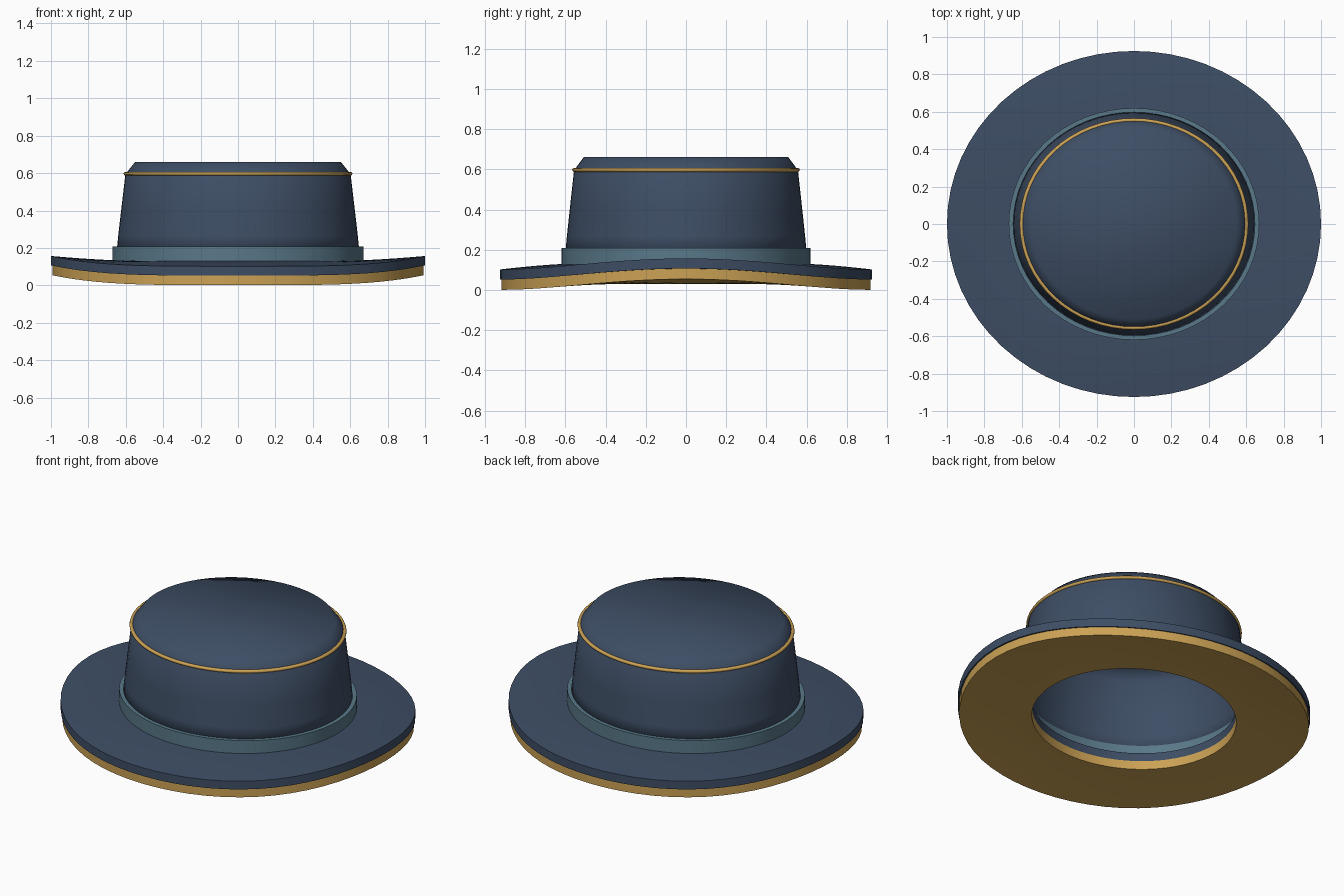
import bpy, math
from math import cos, sin, pi, radians

if "Cube" in bpy.data.objects:
    bpy.data.objects.remove(bpy.data.objects["Cube"])

SEG = 64
RATIO = 0.925  # the hat is slightly narrower front to back


def material(name, rgb):
    m = bpy.data.materials.new(name)
    m.diffuse_color = (*rgb, 1)
    m.use_nodes = True
    m.node_tree.nodes["Principled BSDF"].inputs["Base Color"].default_value = m.diffuse_color
    return m


navy = material("navy_felt", (0.048, 0.076, 0.130))
gold = material("gold_trim", (0.60, 0.36, 0.09))
teal = material("teal_band", (0.10, 0.19, 0.25))


def loft(name, rings, mat, closed=True, cap=False, lift=None, angle=35):
    """Sweep (radius, z) points around the oval; lift(r, angle) adds height."""
    verts, faces = [], []
    for r, z in rings:
        for i in range(SEG):
            a = 2 * pi * i / SEG
            dz = lift(r, a) if lift else 0
            verts.append((r * cos(a), r * sin(a) * RATIO, z + dz))
    n = len(rings)
    for j in range(n if closed else n - 1):
        k = (j + 1) % n
        for i in range(SEG):
            i2 = (i + 1) % SEG
            faces.append((j * SEG + i, j * SEG + i2, k * SEG + i2, k * SEG + i))
    if cap:
        faces.append(tuple((n - 1) * SEG + i for i in range(SEG)))
    me = bpy.data.meshes.new(name)
    me.from_pydata(verts, [], faces)
    me.materials.append(mat)
    ob = bpy.data.objects.new(name, me)
    bpy.context.collection.objects.link(ob)
    bpy.ops.object.select_all(action='DESELECT')
    ob.select_set(True)
    bpy.context.view_layer.objects.active = ob
    bpy.ops.object.shade_smooth_by_angle(angle=radians(angle))
    return ob


HOLE = 0.58


def brim_lift(r, a):
    # edge dips at front and back and curls up at the sides
    t = max(0, (r - HOLE) / (1 - HOLE))
    return t ** 1.5 * (-0.03 + 0.055 * cos(a) ** 4)


def brim_rings(edge, low, high, steps=10):
    radii = [HOLE + (edge - HOLE) * i / steps for i in range(steps + 1)]
    return [(r, low) for r in radii] + [(r, high) for r in reversed(radii)]


# Brim and its gold lining
loft("brim", brim_rings(1.0, 0.082, 0.132), navy, lift=brim_lift)
loft("brim_lining", brim_rings(0.992, 0.03, 0.082), gold, lift=brim_lift)

# Hollow crown with a bevelled flat top
crown = loft("crown", [(0.65, 0.17), (0.64, 0.27), (0.625, 0.40), (0.602, 0.595),
                       (0.55, 0.66)], navy, closed=False, cap=True, angle=60)
shell = crown.modifiers.new("thickness", 'SOLIDIFY')
shell.thickness = 0.012
shell.offset = -1

# Ribbon band around the base of the crown
loft("hat_band", [(0.632, 0.128), (0.67, 0.128), (0.67, 0.208), (0.632, 0.208)], teal)

# Gold piping around the crown's top edge
loft("crown_piping", [(0.6 + 0.012 * cos(2 * pi * k / 10), 0.597 + 0.01 * sin(2 * pi * k / 10))
                      for k in range(10)], gold, angle=60)
